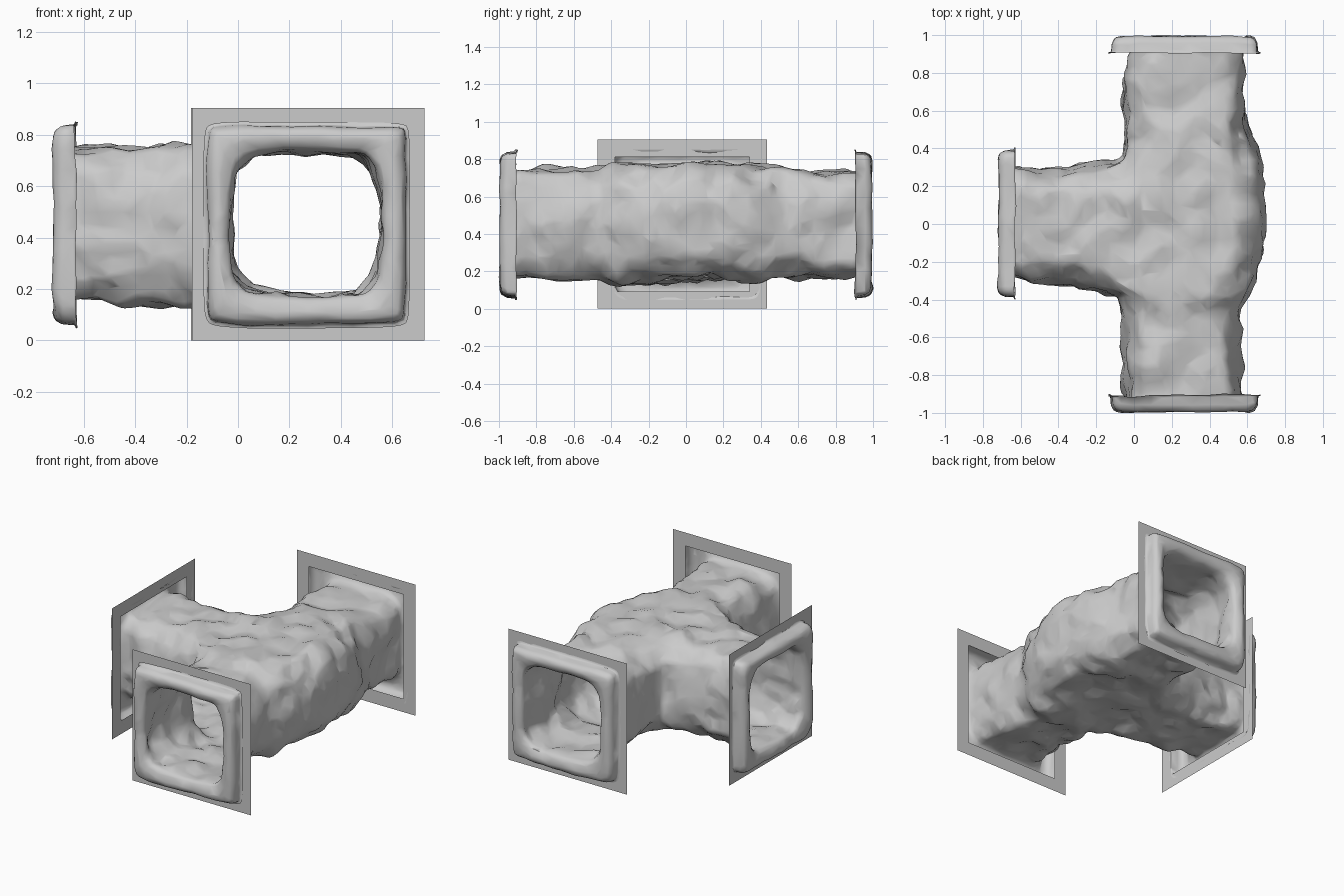
import bpy, bmesh
from mathutils import Vector

if "Cube" in bpy.data.objects:
    bpy.data.objects.remove(bpy.data.objects["Cube"])

CX, CZ = 0.267, 0.449      # tunnel axis
PLATE_Y, PLATE_X = 0.903, -0.63

bm = bmesh.new()


def bridge(a, b):
    n = len(a)
    for i in range(n):
        bm.faces.new((a[i], a[(i + 1) % n], b[(i + 1) % n], b[i]))


# Main tunnel stations: y, left x, right x, bottom z, top z, corner chamfer
stations = [
    (-0.903, -0.03, 0.57, 0.17, 0.74, 0.085), (-0.65, -0.05, 0.565, 0.165, 0.74, 0.11),
    (-0.46, -0.06, 0.55, 0.15, 0.755, 0.13), (-0.37, -0.08, 0.61, 0.14, 0.76, 0.12),
    (-0.12, -0.08, 0.67, 0.165, 0.77, 0.11), (0.13, -0.08, 0.70, 0.17, 0.77, 0.11),
    (0.34, -0.06, 0.665, 0.14, 0.765, 0.12), (0.48, -0.045, 0.605, 0.15, 0.76, 0.13),
    (0.70, -0.05, 0.575, 0.17, 0.735, 0.11), (0.903, -0.02, 0.57, 0.17, 0.74, 0.085)]
FIRST, LAST = 3, 6          # side passage opens between these stations
rings = []
for y, l, r, b, t, c in stations:
    rings.append([bm.verts.new((x, y, z)) for x, z in (
        (l + c, t), (l, t - c), (l, b + c), (l + c, b),
        (r - c, b), (r, b + c), (r, t - c), (r - c, t))])
for k in range(len(rings) - 1):
    for i in range(8):
        if FIRST <= k < LAST and i < 3:
            continue
        j = (i + 1) % 8
        bm.faces.new((rings[k][i], rings[k][j], rings[k + 1][j], rings[k + 1][i]))

# Side passage, bridged from the opening's edge
opening = ([rings[k][0] for k in range(FIRST, LAST + 1)] + rings[LAST][1:3]
           + [rings[k][3] for k in range(LAST, FIRST - 1, -1)]
           + [rings[FIRST][2], rings[FIRST][1]])
prev = opening
for x, y0, y1, b, t, c in ((-0.21, -0.355, 0.315, 0.15, 0.75, 0.12),
                           (-0.42, -0.325, 0.29, 0.145, 0.74, 0.11),
                           (PLATE_X, -0.285, 0.30, 0.17, 0.74, 0.085)):
    ring = [bm.verts.new((x, y, z)) for y, z in (
        (y0 + c, t), (-0.1, t), (0.1, t), (y1 - c, t), (y1, t - c), (y1, b + c),
        (y1 - c, b), (0.1, b), (-0.1, b), (y0 + c, b), (y0, b + c), (y0, t - c))]
    bridge(prev, ring)
    prev = ring
body_count = len(bm.verts)


# Rolled rims at the three mouths, open at the back, with a thin skirt on the frame
def rim(ring, out, centre):
    out = Vector(out)
    side = Vector((abs(out.y), abs(out.x), 0))
    start = ring
    for depth, half, k in ((0.055, 0.297, 1.0), (0.078, 0.307, 1.05), (0.094, 0.34, 1.3),
                           (0.083, 0.37, 1.6), (0.055, 0.385, 1.7), (0.006, 0.387, 1.7),
                           (0.003, 0.402, 1.75)):
        new = []
        for v in start:
            d = v.co - centre
            u = max(-half, min(half, d.dot(side) * k))
            w = max(-half, min(half, d.z * k))
            new.append(bm.verts.new(centre + out * depth + side * u + Vector((0, 0, w))))
        bridge(ring, new)
        ring = new


rim(rings[0], (0, -1, 0), Vector((CX, -PLATE_Y, CZ)))
rim(rings[-1], (0, 1, 0), Vector((CX, PLATE_Y, CZ)))
rim(prev, (-1, 0, 0), Vector((PLATE_X + 0.003, 0.003, CZ)))
bmesh.ops.recalc_face_normals(bm, faces=bm.faces[:])
total = len(bm.verts)
me = bpy.data.meshes.new("rock_tunnel")
bm.to_mesh(me)
bm.free()
for p in me.polygons:
    p.use_smooth = True
tunnel = bpy.data.objects.new("rock_tunnel", me)
bpy.context.collection.objects.link(tunnel)

# Rocky relief, weaker on the rims
group = tunnel.vertex_groups.new(name="relief")
group.add(list(range(body_count)), 1.0, 'REPLACE')
group.add(list(range(body_count, total)), 0.25, 'REPLACE')
for kind, levels in (('SIMPLE', 1), ('CATMULL_CLARK', 3)):
    m = tunnel.modifiers.new("divide", 'SUBSURF')
    m.subdivision_type = kind
    m.levels = m.render_levels = levels
for size, strength in ((0.25, 0.05), (0.1, 0.04)):
    tex = bpy.data.textures.new("rock_noise", 'CLOUDS')
    tex.noise_scale = size
    tex.noise_depth = 0
    m = tunnel.modifiers.new("relief", 'DISPLACE')
    m.texture = tex
    m.texture_coords = 'LOCAL'
    m.strength = strength
    m.mid_level = 0.5
    m.vertex_group = "relief"
# Uneven facets, like chipped stone
m = tunnel.modifiers.new("chipped", 'DECIMATE')
m.ratio = 0.05


# Flat square frames around the mouths
def frame(name, centre, side):
    fb = bmesh.new()
    loops = [[fb.verts.new(Vector(centre) + Vector(side) * h * u + Vector((0, 0, h * w)))
              for u, w in ((-1, -1), (1, -1), (1, 1), (-1, 1))] for h in (0.452, 0.36)]
    for i in range(4):
        j = (i + 1) % 4
        fb.faces.new((loops[0][i], loops[0][j], loops[1][j], loops[1][i]))
    mesh = bpy.data.meshes.new(name)
    fb.to_mesh(mesh)
    fb.free()
    bpy.context.collection.objects.link(bpy.data.objects.new(name, mesh))


frame("front_frame", (0.273, -0.896, 0.452), (1, 0, 0))
frame("back_frame", (0.27, PLATE_Y, 0.452), (-1, 0, 0))
frame("left_frame", (PLATE_X, -0.02, 0.452), (0, -1, 0))
